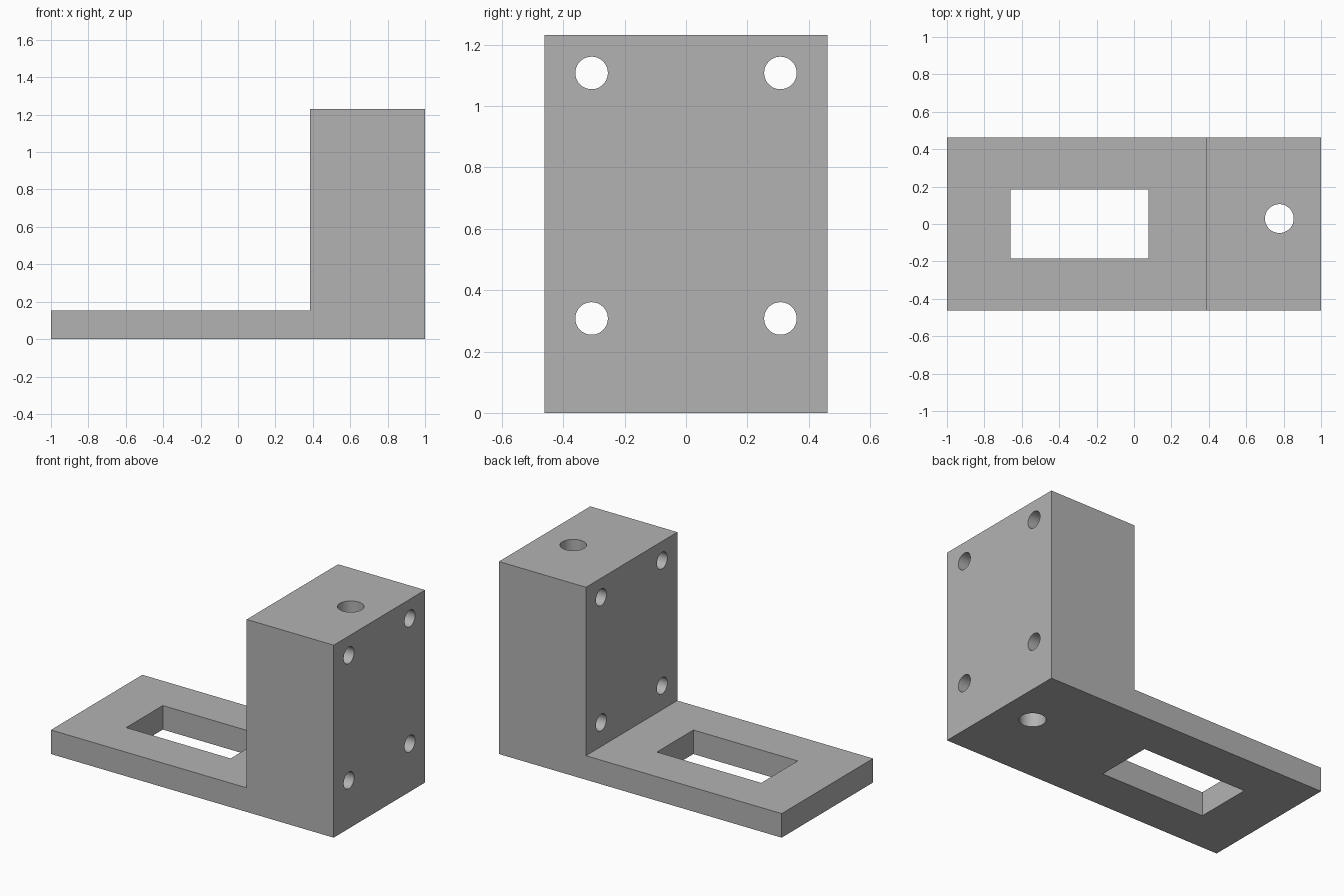
import bpy, bmesh, math
from mathutils import Matrix, Vector

default_cube = bpy.data.objects.get("Cube")
if default_cube:
    bpy.data.objects.remove(default_cube, do_unlink=True)

# Overall sizes
HALF_LENGTH, HALF_WIDTH, HEIGHT = 1.0, 0.4615, 1.2308
BLOCK_X, PLATE_TOP = 0.3846, 0.1538

grey = bpy.data.materials.new("plain grey")
grey.use_nodes = True
colour = (0.45, 0.45, 0.45, 1)
grey.diffuse_color = colour
grey.node_tree.nodes["Principled BSDF"].inputs["Base Color"].default_value = colour


def make_object(name, bm):
    bmesh.ops.recalc_face_normals(bm, faces=bm.faces)
    mesh = bpy.data.meshes.new(name)
    bm.to_mesh(mesh)
    bm.free()
    mesh.materials.append(grey)
    obj = bpy.data.objects.new(name, mesh)
    bpy.context.scene.collection.objects.link(obj)
    return obj


def cut_cylinder(bm, centre, radius, depth, axis):
    turn = Vector((0, 0, 1)).rotation_difference(Vector(axis)).to_matrix().to_4x4()
    bmesh.ops.create_cone(bm, cap_ends=True, segments=64, radius1=radius, radius2=radius,
                          depth=depth, matrix=Matrix.Translation(centre) @ turn)


# L-shaped body: side profile extruded across the width
bm = bmesh.new()
profile = [(-HALF_LENGTH, 0), (HALF_LENGTH, 0), (HALF_LENGTH, HEIGHT),
           (BLOCK_X, HEIGHT), (BLOCK_X, PLATE_TOP), (-HALF_LENGTH, PLATE_TOP)]
face = bm.faces.new([bm.verts.new((x, -HALF_WIDTH, z)) for x, z in profile])
extruded = bmesh.ops.extrude_face_region(bm, geom=[face])["geom"]
bmesh.ops.translate(bm, vec=(0, 2 * HALF_WIDTH, 0),
                    verts=[v for v in extruded if isinstance(v, bmesh.types.BMVert)])
bracket = make_object("bracket_body", bm)

# Cutters: plate window, vertical bore and four bolt holes
bm = bmesh.new()
bmesh.ops.create_cube(bm, size=1, matrix=Matrix.Translation((-0.2923, 0, PLATE_TOP / 2))
                      @ Matrix.Diagonal((0.7385, 0.3692, 0.4, 1)))
cut_cylinder(bm, (0.777, 0.029, HEIGHT / 2), 0.077, HEIGHT + 0.2, (0, 0, 1))
for y in (-0.3077, 0.3077):
    for z in (0.3077, 1.1077):
        cut_cylinder(bm, ((BLOCK_X + HALF_LENGTH) / 2, y, z), 0.053, 0.8, (1, 0, 0))
cutter = make_object("hole_cutter", bm)
cutter.hide_render = True

cut = bracket.modifiers.new("holes", 'BOOLEAN')
cut.operation = 'DIFFERENCE'
cut.solver = 'EXACT'
cut.object = cutter

# Apply the cut, drop the cutter and smooth the hole walls
bpy.ops.object.select_all(action='DESELECT')
bpy.context.view_layer.objects.active = bracket
bracket.select_set(True)
bpy.ops.object.modifier_apply(modifier=cut.name)
bpy.data.objects.remove(cutter, do_unlink=True)
bpy.ops.object.shade_smooth_by_angle(angle=math.radians(30))
